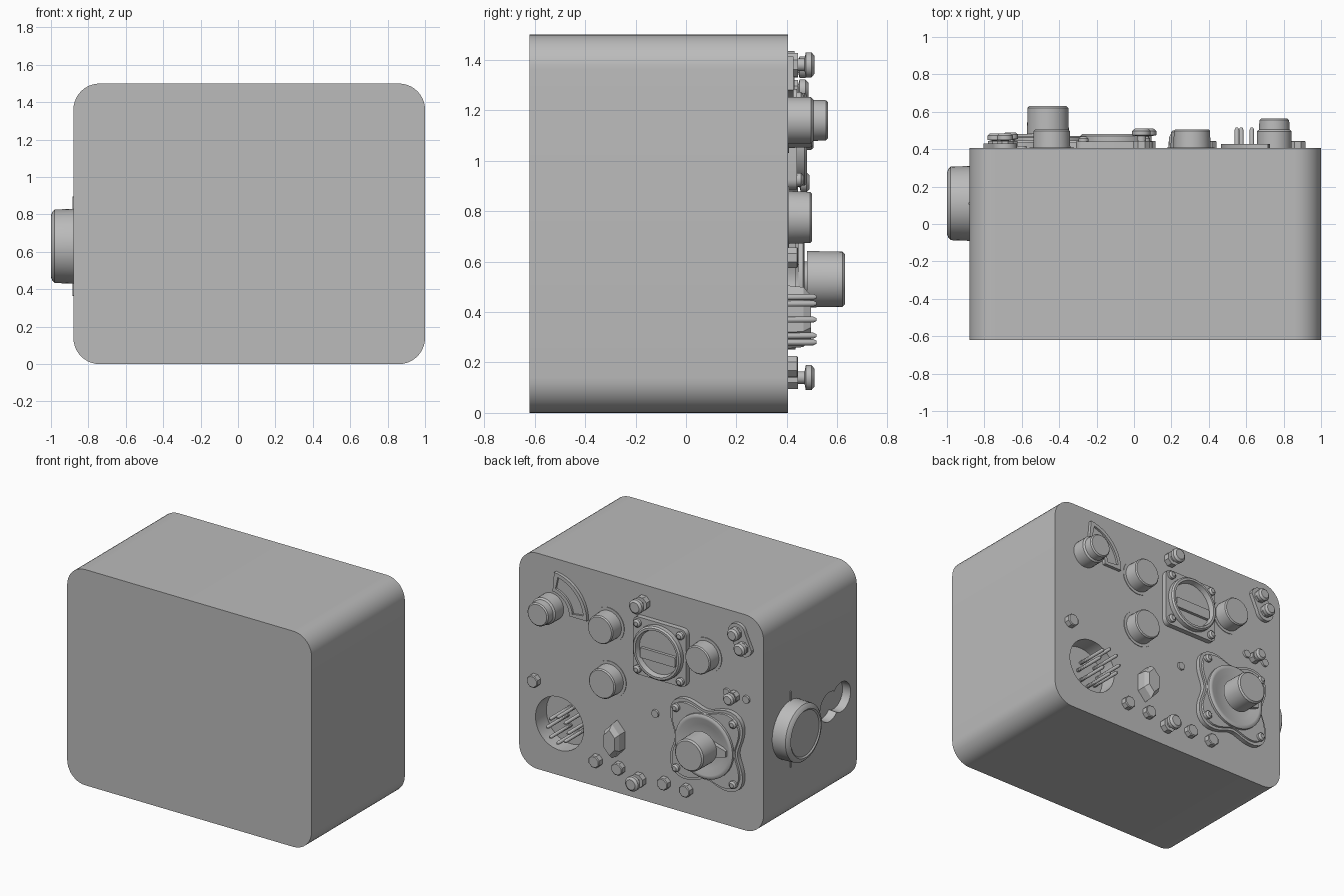
import bpy, bmesh, math
from mathutils import Vector

cube = bpy.data.objects.get("Cube")
if cube:
    bpy.data.objects.remove(cube, do_unlink=True)

grey = bpy.data.materials.new("plain grey")
grey.use_nodes = True
GREY = (0.5, 0.5, 0.5, 1)
grey.diffuse_color = GREY
grey.node_tree.nodes["Principled BSDF"].inputs["Base Color"].default_value = GREY


# Frames map (across, up, outward) to the world
def panel(u, v, d):
    return Vector((u, 0.405 + d, v))


def side(u, v, d):
    return Vector((-0.88 - d, u, v))


def loft(name, rings, frame=panel, angle=35):
    """Skin a stack of equal-length rings and cap both ends."""
    bm = bmesh.new()
    loops = [[bm.verts.new(frame(*p)) for p in ring] for ring in rings]
    n = len(loops[0])
    for a, b in zip(loops, loops[1:]):
        for i in range(n):
            j = (i + 1) % n
            bm.faces.new((a[i], a[j], b[j], b[i]))
    bm.faces.new(loops[0])
    bm.faces.new(loops[-1])
    bmesh.ops.recalc_face_normals(bm, faces=bm.faces)
    mesh = bpy.data.meshes.new(name)
    bm.to_mesh(mesh)
    bm.free()
    mesh.materials.append(grey)
    ob = bpy.data.objects.new(name, mesh)
    bpy.context.collection.objects.link(ob)
    smooth(ob, angle)
    return ob


def smooth(ob, angle=35):
    bpy.ops.object.select_all(action="DESELECT")
    ob.select_set(True)
    bpy.context.view_layer.objects.active = ob
    bpy.ops.object.shade_smooth_by_angle(angle=math.radians(angle))


def turned(name, u, v, profile, sides=32, frame=panel):
    """Revolve (radius, outward) pairs about an outward axis."""
    turn = [math.tau * (i + 0.5) / sides for i in range(sides)]
    return loft(name, [[(u + r * math.cos(t), v + r * math.sin(t), d) for t in turn]
                       for r, d in profile], frame)


def prism(name, outline, d0, d1, frame=panel):
    return loft(name, [[(u, v, d) for u, v in outline] for d in (d0, d1)], frame)


def rounded(u, v, w, h, r, steps=10):
    pts = []
    for k, (sx, sy) in enumerate([(1, 1), (-1, 1), (-1, -1), (1, -1)]):
        for i in range(steps + 1):
            t = math.pi / 2 * (k + i / steps)
            pts.append((u + sx * (w / 2 - r) + r * math.cos(t),
                        v + sy * (h / 2 - r) + r * math.sin(t)))
    return pts


def carve(target, cutter):
    mod = target.modifiers.new("recess", "BOOLEAN")
    mod.operation, mod.solver, mod.object = "DIFFERENCE", "EXACT", cutter
    bpy.context.view_layer.objects.active = target
    bpy.ops.object.modifier_apply(modifier=mod.name)
    bpy.data.objects.remove(cutter, do_unlink=True)


# Case with the round socket and side handhold recesses
case = prism("case", rounded(0.06, 0.75, 1.88, 1.5, 0.14), -1.025, 0)
carve(case, turned("socket_cutter", 0.69, 0.36, [(0.185, -0.12), (0.185, 0.05)]))
for y, z in [(-0.32, 0.62), (-0.45, 0.64)]:
    carve(case, turned("side_cutter", y, z, [(0.1, -0.06), (0.105, 0.05)], 24, side))
smooth(case)

# Socket pins
for i in range(8):
    t = math.tau * i / 8
    turned("socket_pin", 0.63 + 0.08 * math.cos(t), 0.37 + 0.09 * math.sin(t),
           [(0.012, -0.12), (0.012, 0.1), (0.006, 0.112)], 10)


# Control knobs with thin skirts
def knob(name, u, v, r, h):
    turned(name + "_skirt", u, v, [(r + 0.02, 0), (r + 0.02, 0.004)])
    turned(name, u, v, [(r, 0), (r * 0.97, h - 0.008), (r * 0.9, h)])


knob("centre_upper_knob", 0.31, 1.15, 0.1, 0.1)
knob("centre_lower_knob", 0.3, 0.775, 0.105, 0.095)
knob("meter_knob", -0.44, 1.14, 0.1, 0.1)
turned("selector_knob", 0.75, 1.16, [(0.093, 0), (0.093, 0.09), (0.082, 0.1),
                                     (0.08, 0.15), (0.072, 0.158)])


# Quarter-circle scale beside the selector
def arc_band(name, r0, r1, t0, t1, height):
    ts = [math.radians(t0 + (t1 - t0) * i / 16) for i in range(17)]
    pts = [(0.74 - r1 * math.cos(t), 1.14 + r1 * math.sin(t)) for t in ts]
    pts += [(0.74 - r0 * math.cos(t), 1.14 + r0 * math.sin(t)) for t in reversed(ts)]
    prism(name, pts, 0, height)


arc_band("scale_outer_rim", 0.25, 0.275, 0, 85, 0.022)
arc_band("scale_inner_rim", 0.14, 0.165, 0, 85, 0.022)
for a in (0, 78):
    arc_band("scale_end", 0.165, 0.25, a, a + 7, 0.022)
arc_band("scale_face", 0.165, 0.25, 7, 78, 0.008)


def screw(u, v, d):
    turned("screw", u, v, [(0.027, d - 0.01), (0.027, d + 0.012), (0.015, d + 0.022)], 16)


# Meter with round bezel and window bar
mx, mz = -0.105, 1.085
prism("meter_plate", rounded(mx, mz, 0.41, 0.4, 0.04, 5), 0, 0.035)
turned("meter_bezel", mx, mz, [(0.185, 0.03), (0.185, 0.065), (0.175, 0.075),
                               (0.16, 0.075), (0.152, 0.04)])
prism("meter_window_bar", rounded(mx, mz - 0.03, 0.27, 0.07, 0.01, 2), 0.035, 0.06)
for sx in (-1, 1):
    for sz in (-1, 1):
        screw(mx + sx * 0.165, mz + sz * 0.16, 0.04)


# Binding posts
def post(u, v, h=0.105, r=0.05):
    turned("post_base", u, v, [(r, 0), (r, 0.04)], 8)
    turned("post_cap", u, v, [(r * 0.5, 0.04), (r * 0.5, h - 0.04), (r, h - 0.035),
                              (r, h - 0.012), (r * 0.7, h)], 20)


post(0.04, 1.38)
post(0.07, 0.14)
post(-0.66, 0.915, 0.085, 0.04)
prism("twin_post_plate", [(-0.715 + 0.065 * math.cos(t) + (0.025 if math.sin(t) > 0 else -0.025),
                           1.325 + 0.065 * math.sin(t) + (0.045 if math.sin(t) > 0 else -0.045))
                          for t in [math.tau * (i + 0.5) / 24 for i in range(24)]], 0, 0.025)
post(-0.69, 1.37, 0.08, 0.043)
post(-0.74, 1.28, 0.08, 0.043)

# Small panel buttons
for u, v in [(0.4, 0.185), (0.225, 0.18), (-0.125, 0.17), (-0.295, 0.166), (0.875, 0.616)]:
    turned("panel_button", u, v, [(0.044, 0), (0.044, 0.035), (0.038, 0.04)], 8)
for u, v in [(-0.6, 0.925), (-0.75, 0.915), (-0.05, 0.63)]:
    turned("panel_stud", u, v, [(0.028, 0), (0.026, 0.012)], 12)

# Faceted pointer knob
base = [(0, 0.125), (-0.06, 0.06), (-0.06, -0.06), (0, -0.125), (0.06, -0.06), (0.06, 0.06)]
loft("pointer_knob", [[(0.245 + u * k, 0.38 + v * k, d) for u, v in base]
                      for k, d in [(1, 0), (0.95, 0.06), (0.7, 0.09)]], angle=15)

# Tuning dial on a four-lobed plate
tx, tz = -0.46, 0.53
lobes = []
for i in range(64):
    t = math.tau * i / 64
    r = 0.295 - 0.055 * math.cos(4 * t)
    lobes.append((r * math.cos(t), r * math.sin(t)))
loft("dial_plate", [[(tx + u * k, tz + v * k, d) for u, v in lobes]
                    for k, d in [(1, 0), (1, 0.03), (0.93, 0.03), (0.92, 0.042)]])
turned("dial_rim", tx, tz, [(0.222, 0.03), (0.222, 0.058), (0.21, 0.065), (0.195, 0.065),
                            (0.15, 0.046), (0.06, 0.044)], 48)
for sx in (-1, 1):
    for sz in (-1, 1):
        screw(tx + sx * 0.22, tz + sz * 0.21, 0.045)
prism("dial_pointer", [(tx - 0.18, tz - 0.02), (tx, tz - 0.07), (tx, tz + 0.07),
                       (tx - 0.18, tz + 0.02)], 0.04, 0.075)
turned("dial_knob", tx, tz, [(0.07, 0.04), (0.07, 0.075), (0.112, 0.075),
                             (0.11, 0.215), (0.1, 0.225)], 40)

# Large side knob and its index strip
turned("side_knob", 0.11, 0.63, [(0.2, 0), (0.2, 0.012), (0.197, 0.1), (0.185, 0.112),
                                 (0.165, 0.12), (0.155, 0.112)], 48, side)
prism("side_index_strip", rounded(0.11, 0.63, 0.012, 0.53, 0.004, 2), 0, 0.006, side)
